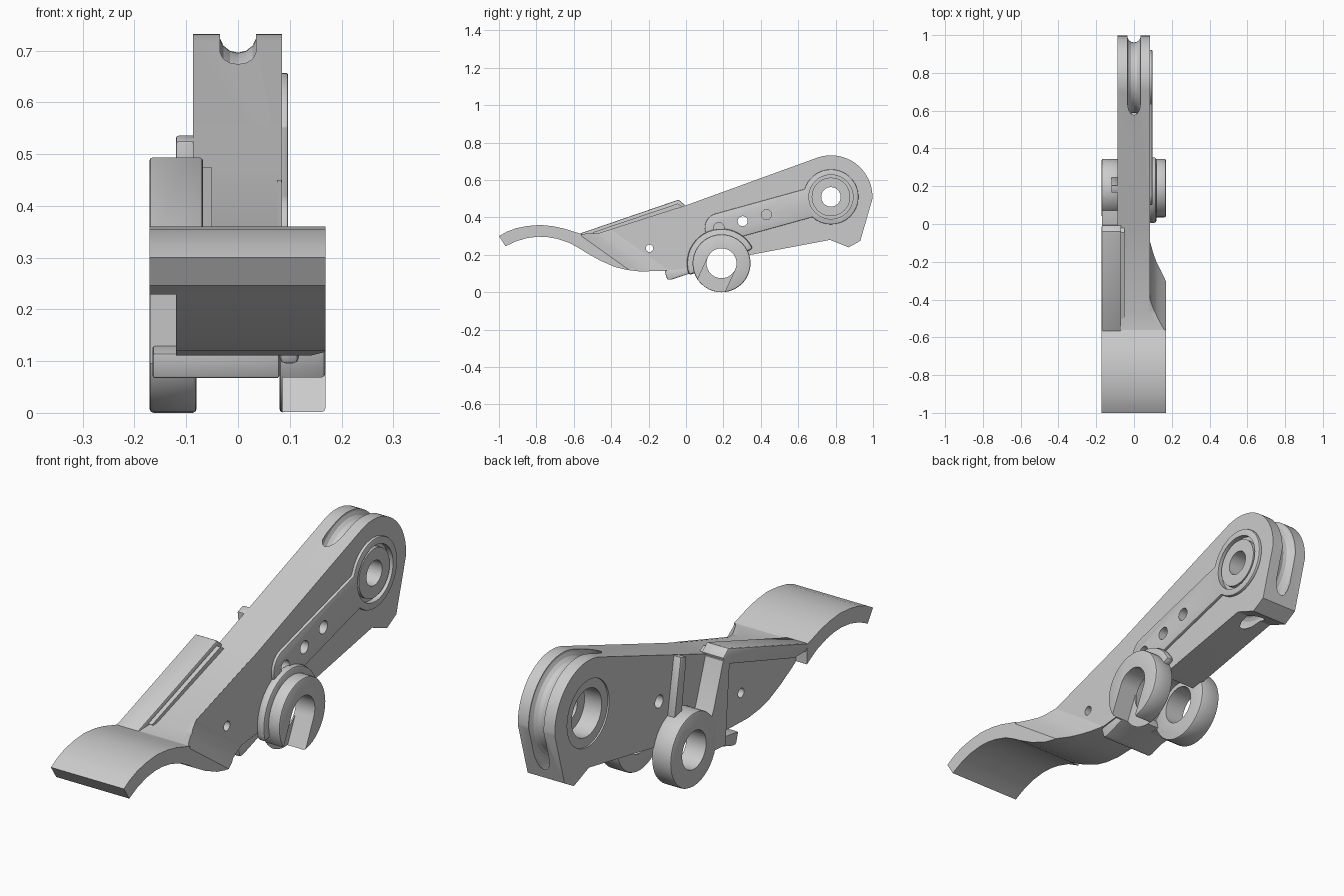
import bpy, bmesh
from math import cos, sin, pi, radians, atan2, asin
from mathutils import Matrix

if "Cube" in bpy.data.objects:
    bpy.data.objects.remove(bpy.data.objects["Cube"])

PIVOT = (0.775, 0.51)     # large bore (y, z)
LUG = (0.19, 0.155)       # lower lugs (y, z)


def to_object(name, bm):
    bmesh.ops.recalc_face_normals(bm, faces=bm.faces)
    me = bpy.data.meshes.new(name)
    bm.to_mesh(me)
    bm.free()
    ob = bpy.data.objects.new(name, me)
    bpy.context.collection.objects.link(ob)
    return ob


def prism(name, pts, x0, x1):
    """Extrude a (y, z) outline from x0 to x1."""
    bm = bmesh.new()
    f = bm.faces.new([bm.verts.new((x0, y, z)) for y, z in pts])
    g = bmesh.ops.extrude_face_region(bm, geom=[f])
    bmesh.ops.translate(bm, vec=(x1 - x0, 0, 0),
                        verts=[v for v in g['geom'] if isinstance(v, bmesh.types.BMVert)])
    return to_object(name, bm)


def arc(c, r, a0, a1, n):
    return [(c[0] + r * cos(radians(a0 + (a1 - a0) * i / n)),
             c[1] + r * sin(radians(a0 + (a1 - a0) * i / n))) for i in range(n + 1)]


def disc(name, c, r, x0, x1, n=40):
    return prism(name, arc(c, r, 0, 360 * (n - 1) / n, n - 1), x0, x1)


def apply_mod(ob, m):
    bpy.ops.object.select_all(action='DESELECT')
    bpy.context.view_layer.objects.active = ob
    ob.select_set(True)
    bpy.ops.object.modifier_apply(modifier=m.name)


def cut(ob, *cutters):
    for c in cutters:
        m = ob.modifiers.new("cut", 'BOOLEAN')
        m.operation, m.solver, m.object = 'DIFFERENCE', 'EXACT', c
        apply_mod(ob, m)


def bevel(ob, w):
    m = ob.modifiers.new("bevel", 'BEVEL')
    m.width, m.segments, m.limit_method, m.angle_limit = w, 2, 'ANGLE', radians(50)
    apply_mod(ob, m)


# Outlines shared by the body, side flare and flank
under = [(-.11, .115), (-.245, .111), (-.32, .12), (-.38, .135), (-.46, .17), (-.54, .215), (-.57, .235)]
top = [(-.57, .312), (-.47, .315)]

# Main lever body
body = prism("lever_body",
             arc(PIVOT, .222, 109, 0, 24) + [(.997, .5), (.932, .275), (.87, .24), (.77, .28), (.345, .2)]
             + arc(LUG, .1, 22, 160, 14) + [(.03, .13)] + under + top + [(0, .465)], -.087, .085)

# Curved thumb spur
spur = prism("thumb_spur",
             [(-1, .3), (-.96, .323), (-.91, .342), (-.85, .354), (-.78, .36), (-.71, .353), (-.65, .34),
              (-.6, .324), (-.56, .312), (-.56, .229), (-.625, .265), (-.69, .286), (-.74, .295), (-.79, .297),
              (-.85, .29), (-.91, .272), (-.965, .246)], -.171, .169)

# Right flare, hollowed by a slanted concave cutter
flare = prism("right_flare", under + top + [(-.05, .45), (-.05, .13)], .075, .169)
curve = [(-.575, .171), (-.53, .145), (-.48, .12), (-.43, .102), (-.36, .084), (.7, .084), (.7, .3), (-.575, .3)]
bm = bmesh.new()
loops = [[bm.verts.new((x, y + 1.4 * (.31 - z), z)) for y, x in curve] for z in (.55, 0)]
bm.faces.new(loops[0])
bm.faces.new(loops[1])
for i in range(len(curve)):
    j = (i + 1) % len(curve)
    bm.faces.new((loops[0][i], loops[0][j], loops[1][j], loops[1][i]))
scoop = to_object("scoop_cutter", bm)
cut(flare, scoop)

# Left flank, top rail and upright ribs
flank = prism("left_flank", under + top + [(-.02, .457), (.02, .13)], -.12, -.08)
rail = prism("top_rail", [(-.57, .313), (-.04, .495), (-.005, .466), (-.02, .435), (-.48, .285), (-.56, .285)],
             -.171, -.068)
bevel(rail, .006)
rail_fillet = prism("rail_fillet", [(-.5, .32), (-.045, .474), (-.02, .458), (-.47, .3)], -.07, -.05)
tall_rib = prism("tall_rib", [(-.05, .47), (-.005, .455), (.06, .27), (.09, .22), (.05, .1), (-.02, .095)],
                 -.17, -.08)
short_rib = prism("short_rib", [(.165, .525), (.205, .537), (.25, .28), (.2, .28)], -.12, -.08)
bevel(short_rib, .005)

# Raised keyhole plate on the right side
SMALL = (.178, .345)
a = atan2(PIVOT[1] - SMALL[1], PIVOT[0] - SMALL[0]) * 180 / pi
phi = asin(.078 / .147) * 180 / pi
plate = prism("keyhole_plate", arc(PIVOT, .147, a + 180 + phi, a + 540 - phi, 36)
              + arc(SMALL, .078, a + 90, a + 270, 16), .08, .097)
bevel(plate, .004)
washer = disc("pivot_washer", PIVOT, .103, .06, .092)

# Lower lugs: closed ring on the left, open hook on the right
left_lug = disc("left_lug", LUG, .155, -.171, -.08)
right_lug = disc("right_lug", LUG, .155, .08, .169)
for lug in (left_lug, right_lug):
    bevel(lug, .008)
neck = prism("hook_neck", arc(LUG, .185, 25, 200, 20) + arc(LUG, .12, 200, 25, 20), .08, .118)
bevel(neck, .012)
d, n = (-.42, -.907), (.907, -.42)
slot_pts = [(LUG[0] + d[0] * s + n[0] * t, LUG[1] + d[1] * s + n[1] * t)
            for s, t in ((0, -.08), (.3, -.08), (.3, .08), (0, .08))]
slot = prism("hook_slot_cutter", slot_pts, .086, .3)

# Small stop tab underneath
tab = prism("stop_tab", [(-.115, .115), (-.1, .067), (-.08, .067), (.02, .1), (.06, .1), (.05, .14)], -.165, .08)
bevel(tab, .005)

# Holes and grooves
bore = disc("bore_cutter", PIVOT, .052, -.3, .3)
lug_hole = disc("lug_hole_cutter", LUG, .08, -.3, .3)
right_recess = disc("right_recess_cutter", PIVOT, .118, .075, .3)
left_recess = disc("left_recess_cutter", PIVOT, .14, -.3, -.08)
left_bore = disc("left_bore_cutter", PIVOT, .1, -.3, .0)
pin_hole = disc("pin_hole_cutter", (.303, .38), .027, -.3, .3, 20)
blind = [disc("blind_hole_cutter", c, .027, .03, .3, 20) for c in ((.176, .346), (.43, .415))]
rear_hole = disc("rear_hole_cutter", (-.195, .235), .02, -.3, .3, 16)
bpy.ops.mesh.primitive_torus_add(major_radius=.222, minor_radius=.036, major_segments=64, minor_segments=14,
                                 location=(0, *PIVOT), rotation=(0, pi / 2, 0))
groove = bpy.context.object
groove.name = "cable_groove_cutter"

cut(body, groove, bore, right_recess, left_recess, left_bore, pin_hole, rear_hole, *blind)
cut(plate, right_recess, pin_hole, *blind)
cut(washer, bore)
cut(flank, rear_hole)
cut(flare, rear_hole)
cut(left_lug, lug_hole)
cut(right_lug, lug_hole, slot)
cut(tall_rib, lug_hole)

# Remove cutters, shade the parts
for ob in list(bpy.data.objects):
    if "_cutter" in ob.name:
        bpy.data.objects.remove(ob, do_unlink=True)
bpy.ops.object.select_all(action='DESELECT')
for ob in bpy.data.objects:
    ob.select_set(True)
    bpy.context.view_layer.objects.active = ob
bpy.ops.object.shade_smooth_by_angle(angle=radians(25))
